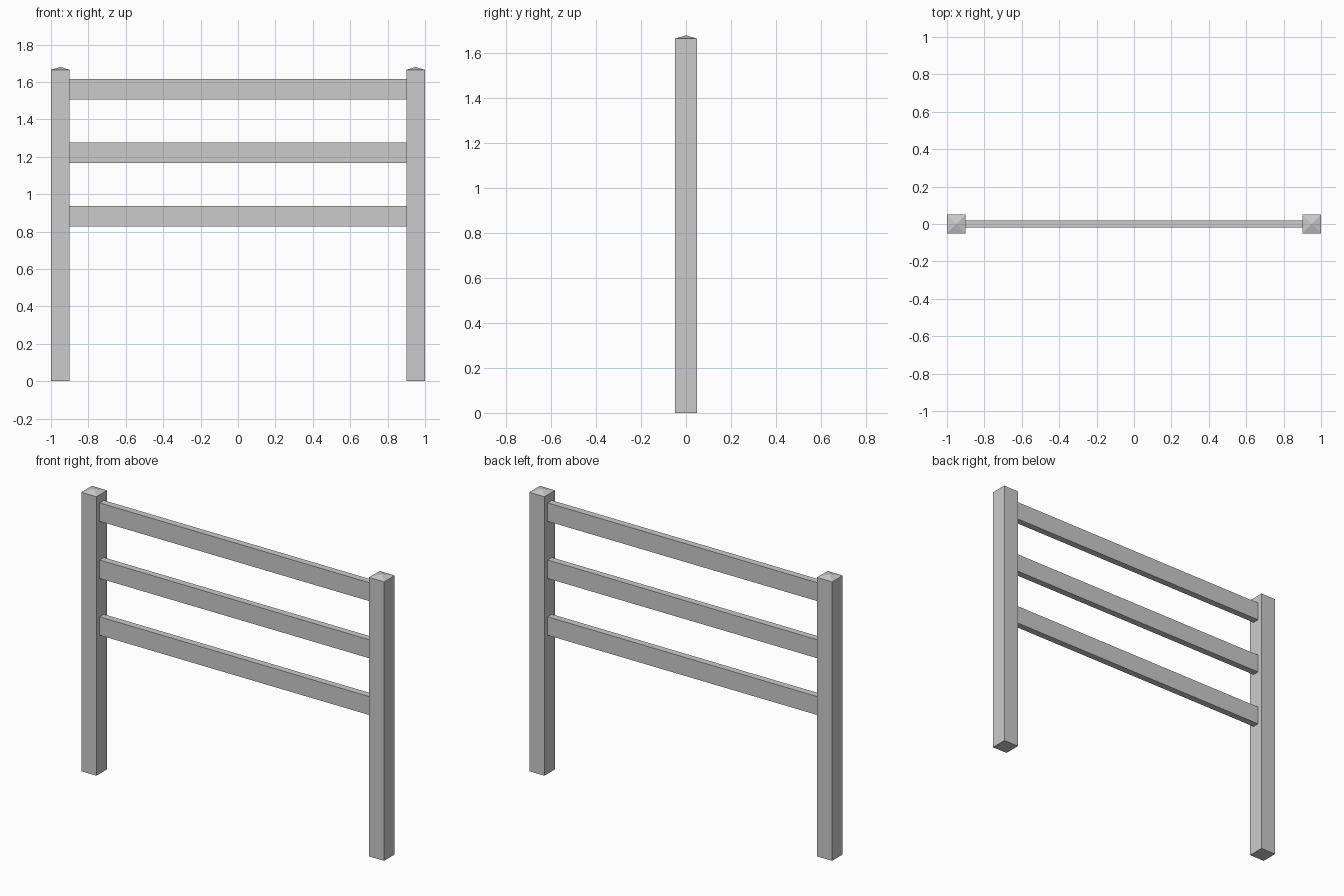
import bpy, bmesh

if "Cube" in bpy.data.objects:
    bpy.data.objects.remove(bpy.data.objects["Cube"])

POST_X, POST_W = 0.95, 0.10
SHOULDER, PEAK = 1.665, 1.68
RAIL_T, RAIL_H = 0.04, 0.11


def box(name, size, loc, cap=0.0):
    """Box centred on loc; cap > 0 raises a low pyramid on its top face."""
    bm = bmesh.new()
    bmesh.ops.create_cube(bm, size=1.0)
    bmesh.ops.scale(bm, vec=size, verts=bm.verts)
    if cap:
        bm.normal_update()
        top = [f for f in bm.faces if f.normal.z > 0.9]
        new = bmesh.ops.poke(bm, faces=top)
        for v in new["verts"]:
            v.co.z += cap
    mesh = bpy.data.meshes.new(name)
    bm.to_mesh(mesh)
    bm.free()
    obj = bpy.data.objects.new(name, mesh)
    obj.location = loc
    bpy.context.collection.objects.link(obj)
    return obj


# Square posts with shallow pointed tops
for side, sx in (("left", -1), ("right", 1)):
    box(f"{side}_post", (POST_W, POST_W, SHOULDER),
        (sx * POST_X, 0, SHOULDER / 2), PEAK - SHOULDER)

# Three horizontal rails spanning between the posts
for label, z in (("lower", 0.882), ("middle", 1.221), ("upper", 1.562)):
    box(f"{label}_rail", (2 * POST_X - POST_W, RAIL_T, RAIL_H), (0, 0, z))
